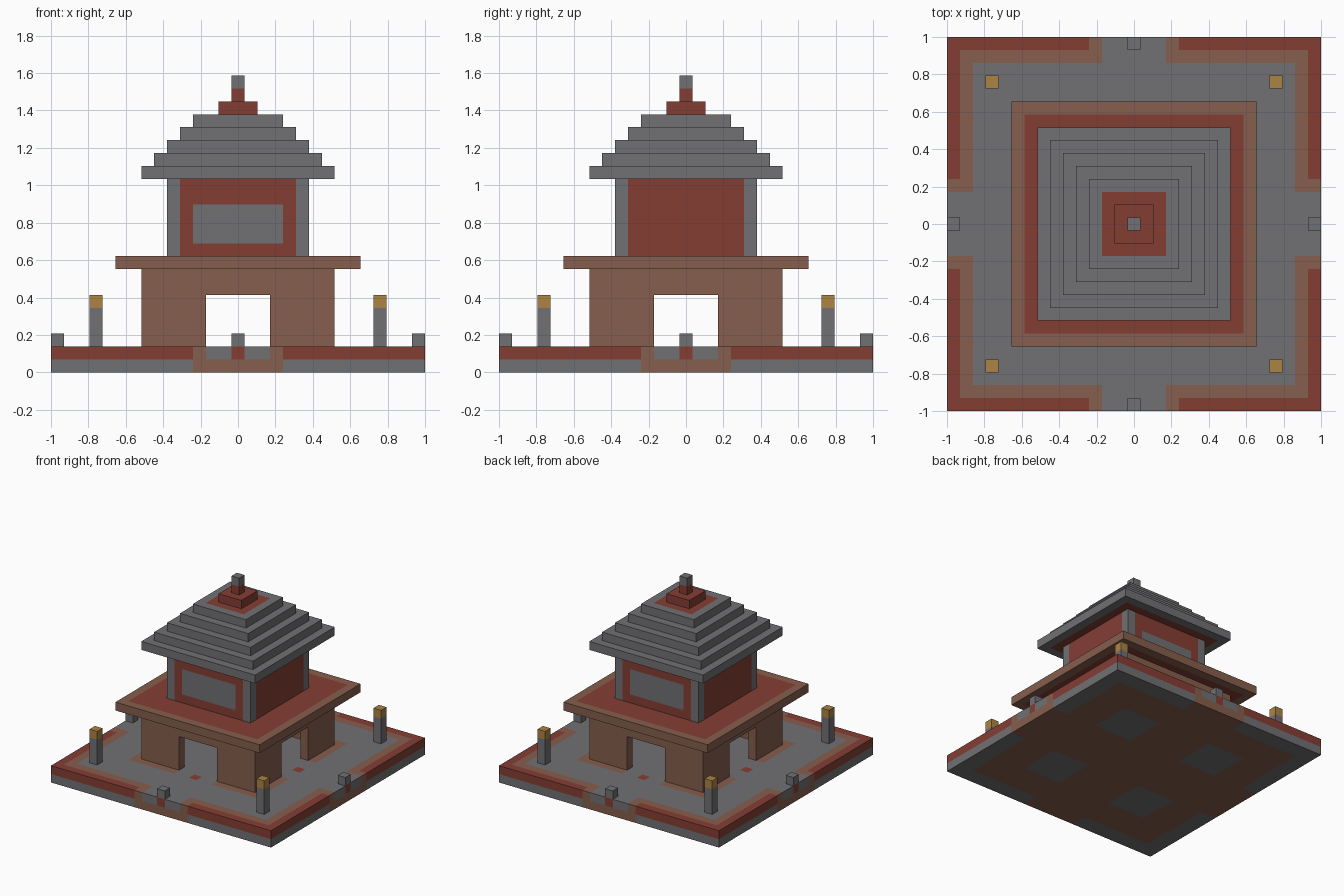
import bpy, bmesh
from math import pi
from mathutils import Matrix, Vector

cube = bpy.data.objects.get("Cube")
if cube:
    bpy.data.objects.remove(cube, do_unlink=True)

U = 2 / 29  # size of one building block
GREY, RED, BROWN, GOLD = range(4)
PALETTE = [
    ("stone grey", (0.165, 0.160, 0.170)),
    ("brick red", (0.231, 0.048, 0.034)),
    ("clay brown", (0.238, 0.112, 0.074)),
    ("lamp gold", (0.413, 0.231, 0.056)),
]
MATS = []
for label, rgb in PALETTE:
    m = bpy.data.materials.new(label)
    m.use_nodes = True
    m.diffuse_color = (*rgb, 1)
    bsdf = m.node_tree.nodes["Principled BSDF"]
    bsdf.inputs["Base Color"].default_value = (*rgb, 1)
    bsdf.inputs["Roughness"].default_value = 0.9
    MATS.append(m)


def finish(name, bm, rule):
    """Colour each face by the rule, scale blocks to units, add the object."""
    bmesh.ops.recalc_face_normals(bm, faces=bm.faces)
    for f in bm.faces:
        f.material_index = rule(f.calc_center_median(), f.normal)
    bmesh.ops.scale(bm, vec=(U, U, U), verts=bm.verts)
    me = bpy.data.meshes.new(name)
    bm.to_mesh(me)
    bm.free()
    for m in MATS:
        me.materials.append(m)
    ob = bpy.data.objects.new(name, me)
    bpy.context.collection.objects.link(ob)
    return ob


def block(name, half, z0, z1, rule, x=0, y=0, cuts=(), zcuts=()):
    """Square block, sliced at +-cuts sideways and at zcuts in height."""
    bm = bmesh.new()
    size = Matrix.Diagonal((2 * half, 2 * half, z1 - z0, 1))
    bmesh.ops.create_cube(bm, size=1, matrix=Matrix.Translation((x, y, (z0 + z1) / 2)) @ size)
    planes = [(axis, s * c) for c in cuts for s in (-1, 1) for axis in (0, 1)]
    planes += [(2, z) for z in zcuts]
    for axis, pos in planes:
        n = Vector((0, 0, 0))
        n[axis] = 1
        bmesh.ops.bisect_plane(bm, geom=bm.verts[:] + bm.edges[:] + bm.faces[:],
                               plane_co=n * pos, plane_no=n)
    return finish(name, bm, rule)


def plain(colour):
    return lambda c, n: colour


def rimmed(half, rim):
    """Red filling with a one-block rim."""
    return lambda c, n: rim if max(abs(c.x), abs(c.y)) > half - 1 else RED


# Platform, lower course
def lower_rule(c, n):
    lo, hi = sorted((abs(c.x), abs(c.y)))
    if hi > 12.5:
        return BROWN if lo < 3.5 else GREY
    return GREY if lo > 3.5 and hi < 8.5 else BROWN


block("platform_base", 14.5, 0, 1, lower_rule, cuts=(3.5, 8.5, 12.5))


# Platform, upper course with paved paths and borders
def paving_rule(c, n):
    lo, hi = sorted((abs(c.x), abs(c.y)))
    if lo < 0.5 and (hi > 13.5 or 7.5 < hi < 8.5):
        return RED
    if lo < 2.5:
        return GREY
    if hi > 13.5:
        return BROWN if lo < 3.5 else RED
    return BROWN if hi > 12.5 or 7.5 < hi < 8.5 else GREY


block("platform_paving", 14.5, 1, 2, paving_rule,
      cuts=(0.5, 2.5, 3.5, 7.5, 8.5, 12.5, 13.5))

# Ground floor: four walls, each with a doorway
DOOR_WALL = [(-7.5, 2), (-2.5, 2), (-2.5, 6), (2.5, 6), (2.5, 2), (6.5, 2), (6.5, 8), (-7.5, 8)]
for i, side in enumerate(("front", "left", "back", "right")):
    bm = bmesh.new()
    face = bm.faces.new([bm.verts.new((x, -7.5, z)) for x, z in DOOR_WALL])
    grown = bmesh.ops.extrude_face_region(bm, geom=[face])["geom"]
    bmesh.ops.translate(bm, vec=(0, 1, 0),
                        verts=[v for v in grown if isinstance(v, bmesh.types.BMVert)])
    bmesh.ops.rotate(bm, matrix=Matrix.Rotation(i * pi / 2, 3, "Z"), verts=bm.verts)
    finish(side + "_door_wall", bm, plain(BROWN))

# Terrace slab
block("terrace_slab", 9.5, 8, 9, rimmed(9.5, BROWN), cuts=(8.5,))


# Upper room with corner pillars and a panel on front and back
def room_rule(c, n):
    if min(abs(c.x), abs(c.y)) > 4.5:
        return GREY
    panel = abs(n.y) > 0.5 and abs(c.x) < 3.5 and 10 < c.z < 13
    on_side = abs(n.z) < 0.5
    pillar = on_side and (abs(c.x) if abs(n.y) > 0.5 else abs(c.y)) > 4.5
    return GREY if panel or pillar else RED


block("upper_room", 5.5, 9, 15, room_rule, cuts=(3.5, 4.5), zcuts=(10, 13))

# Stepped roof
for i in range(5):
    half = 7.5 - i
    block(f"roof_tier_{i + 1}", half, 15 + i, 16 + i, rimmed(half, GREY), cuts=(half - 1,))

# Finial
block("finial_base", 1.5, 20, 21, plain(RED))
block("finial", 0.5, 21, 23, lambda c, n: RED if c.z < 22 else GREY, zcuts=(22,))

# Lamp posts at the corners
for sx, xn in ((-1, "right"), (1, "left")):
    for sy, yn in ((-1, "front"), (1, "back")):
        block(f"{yn}_{xn}_lamp_post", 0.5, 2, 6, lambda c, n: GREY if c.z < 5 else GOLD,
              x=11 * sx, y=11 * sy, zcuts=(5,))

# Gate stones at the middle of each edge
for name, x, y in (("front", 0, -14), ("back", 0, 14), ("left", 14, 0), ("right", -14, 0)):
    block(name + "_gate_stone", 0.5, 2, 3, plain(GREY), x=x, y=y)
